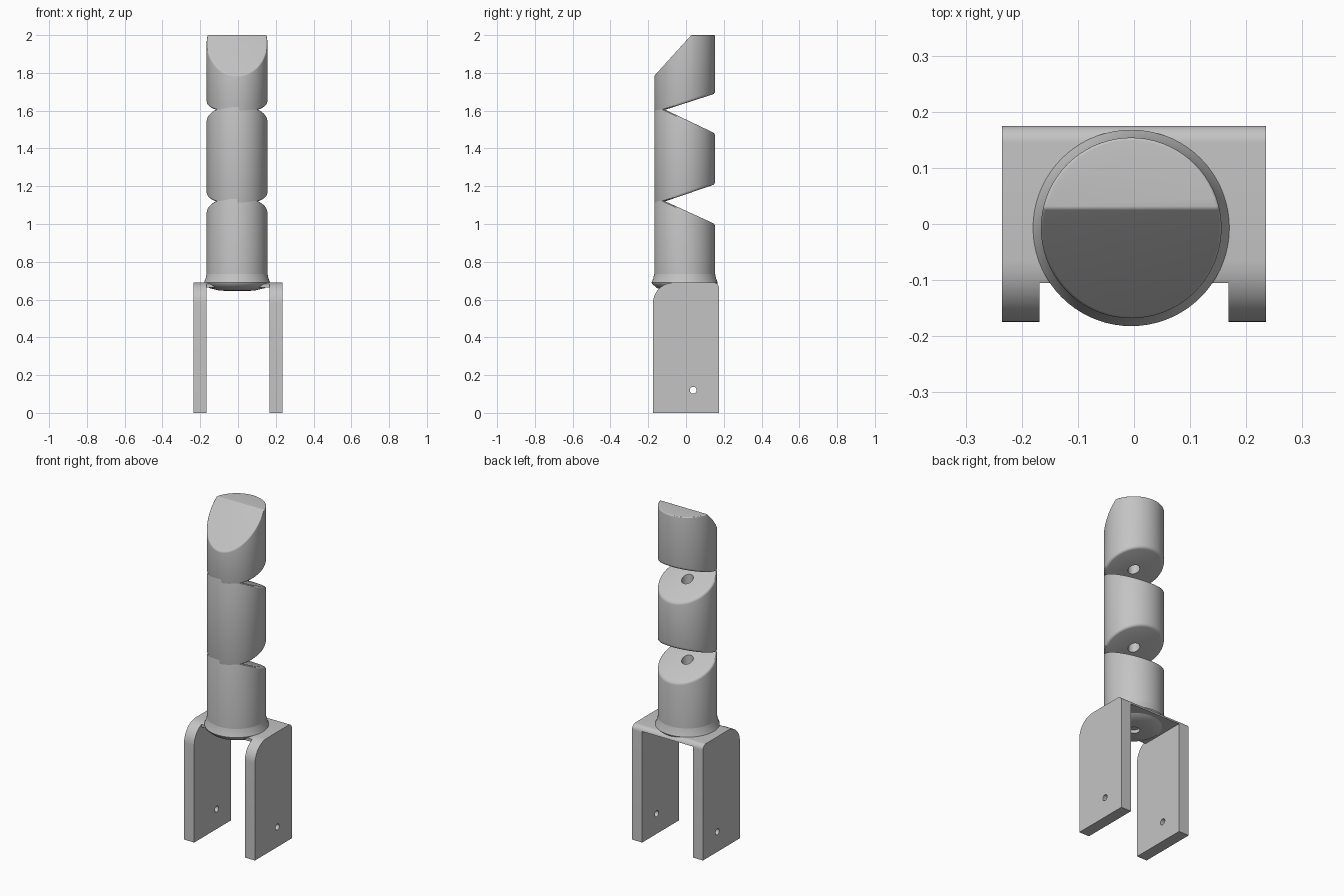
import bpy, bmesh
from math import pi, sin, cos, radians
from mathutils import Matrix, Vector

cube = bpy.data.objects.get("Cube")
if cube:
    bpy.data.objects.remove(cube)

grey = bpy.data.materials.new("plain grey")
grey.use_nodes = True
colour = (0.55, 0.55, 0.55, 1)
grey.diffuse_color = colour
grey.node_tree.nodes["Principled BSDF"].inputs["Base Color"].default_value = colour

CX, CY, R = -0.005, -0.007, 0.161   # finger axis and radius
APEX = -0.11                        # y of the notch roots
BACK = 0.153


def make(name, bm):
    bmesh.ops.recalc_face_normals(bm, faces=bm.faces)
    mesh = bpy.data.meshes.new(name)
    bm.to_mesh(mesh)
    bm.free()
    mesh.materials.append(grey)
    ob = bpy.data.objects.new(name, mesh)
    bpy.context.collection.objects.link(ob)
    return ob


def cylinder(bm, r, low, high, sides=72):
    bmesh.ops.create_cone(bm, cap_ends=True, segments=sides, radius1=r, radius2=r,
                          depth=high - low,
                          matrix=Matrix.Translation((CX, CY, (low + high) / 2)))


def activate(ob):
    bpy.ops.object.select_all(action='DESELECT')
    ob.select_set(True)
    bpy.context.view_layer.objects.active = ob


def subtract(ob, cutter):
    cutter.hide_render = True
    mod = ob.modifiers.new("cut", 'BOOLEAN')
    mod.operation = 'DIFFERENCE'
    mod.solver = 'EXACT'
    mod.object = cutter
    activate(ob)
    bpy.ops.object.modifier_apply(modifier=mod.name)
    bpy.data.objects.remove(cutter)


def smooth(ob):
    activate(ob)
    bpy.ops.object.shade_smooth_by_angle(angle=radians(32))


def slice_off(bm, co, normal):
    geom = bm.verts[:] + bm.edges[:] + bm.faces[:]
    bmesh.ops.bisect_plane(bm, geom=geom, plane_co=co, plane_no=normal, clear_outer=True)
    rim = [e for e in bm.edges if e.is_boundary]
    bmesh.ops.edgeloop_fill(bm, edges=rim)


def round_edges(bm, low, high, width, segments):
    edges = [e for e in bm.edges if len(e.link_faces) == 2
             and e.calc_face_angle() > 0.35
             and all(low < v.co.z < high for v in e.verts)]
    bmesh.ops.bevel(bm, geom=edges, offset=width, segments=segments, profile=0.5,
                    affect='EDGES', clamp_overlap=True)


def tendon_hole(ob):
    bm = bmesh.new()
    cylinder(bm, 0.032, 0.5, 1.79, 32)
    subtract(ob, make("hole_cutter", bm))


# Finger segments, split by wedge notches that open to the back
def segment(name, bottom, top):
    bm = bmesh.new()
    cylinder(bm, R, 0.69, 2.0)
    if bottom:
        root, edge = bottom
        slice_off(bm, (0, APEX, root), Vector((0, edge - root, APEX - BACK)))
    if top:
        root, edge = top
        slice_off(bm, (0, APEX, root), Vector((0, root - edge, BACK - APEX)))
    else:
        # slanted fingertip
        slice_off(bm, (0, -0.14, 1.815), Vector((0, -1.1, 1)))
        round_edges(bm, 1.75, 2.1, 0.055, 6)
    round_edges(bm, 0.8, 1.74, 0.013, 3)
    ob = make(name, bm)
    tendon_hole(ob)
    smooth(ob)


segment("lower_segment", None, (1.12, 1.0))
segment("middle_segment", (1.12, 1.21), (1.605, 1.48))
segment("fingertip", (1.605, 1.69), None)

# Flared collar under the finger
bm = bmesh.new()
profile = [(0, 0.645), (0.09, 0.647), (0.145, 0.66), (0.172, 0.682), (0.175, 0.69),
           (0.167, 0.71), (0.161, 0.735), (0, 0.735)]
verts = [bm.verts.new((CX + r, CY, z)) for r, z in profile]
edges = [bm.edges.new(pair) for pair in zip(verts, verts[1:])]
bmesh.ops.spin(bm, geom=verts + edges, cent=(CX, CY, 0), axis=(0, 0, 1),
               angle=2 * pi, steps=72)
bmesh.ops.remove_doubles(bm, verts=bm.verts, dist=0.0002)
collar = make("collar", bm)
tendon_hole(collar)
smooth(collar)


# Fork: rounded side profile carried across, then hollowed out
def corner(cy, cz, r, start, steps=10):
    turns = [start + pi / 2 * i / steps for i in range(steps + 1)]
    return [(cy + r * cos(a), cz + r * sin(a)) for a in turns]


HALF, DEPTH, TOP = 0.235, 0.175, 0.69
outline = [(-DEPTH, 0), (DEPTH, 0)]
outline += corner(DEPTH - 0.03, TOP - 0.03, 0.03, 0)
outline += corner(-DEPTH + 0.11, TOP - 0.11, 0.11, pi / 2)
bm = bmesh.new()
face = bm.faces.new([bm.verts.new((-HALF, y, z)) for y, z in outline])
side = bmesh.ops.extrude_face_region(bm, geom=[face])
bmesh.ops.translate(bm, vec=(2 * HALF, 0, 0),
                    verts=[v for v in side["geom"] if isinstance(v, bmesh.types.BMVert)])
fork = make("fork", bm)


def box_cutter(y0, y1, z0, z1):
    bm = bmesh.new()
    size = Matrix.Diagonal((0.336, y1 - y0, z1 - z0, 1))
    place = Matrix.Translation((0, (y0 + y1) / 2, (z0 + z1) / 2))
    bmesh.ops.create_cube(bm, size=1, matrix=place @ size)
    return make("box_cutter", bm)


subtract(fork, box_cutter(-0.3, 0.3, -0.1, 0.665))
subtract(fork, box_cutter(-0.3, -0.105, 0.5, 0.8))

# Pin hole through both fork plates
bm = bmesh.new()
bmesh.ops.create_cone(bm, cap_ends=True, segments=32, radius1=0.018, radius2=0.018, depth=1,
                      matrix=Matrix.Translation((0, 0.038, 0.12)) @ Matrix.Rotation(pi / 2, 4, 'Y'))
subtract(fork, make("pin_cutter", bm))
smooth(fork)
